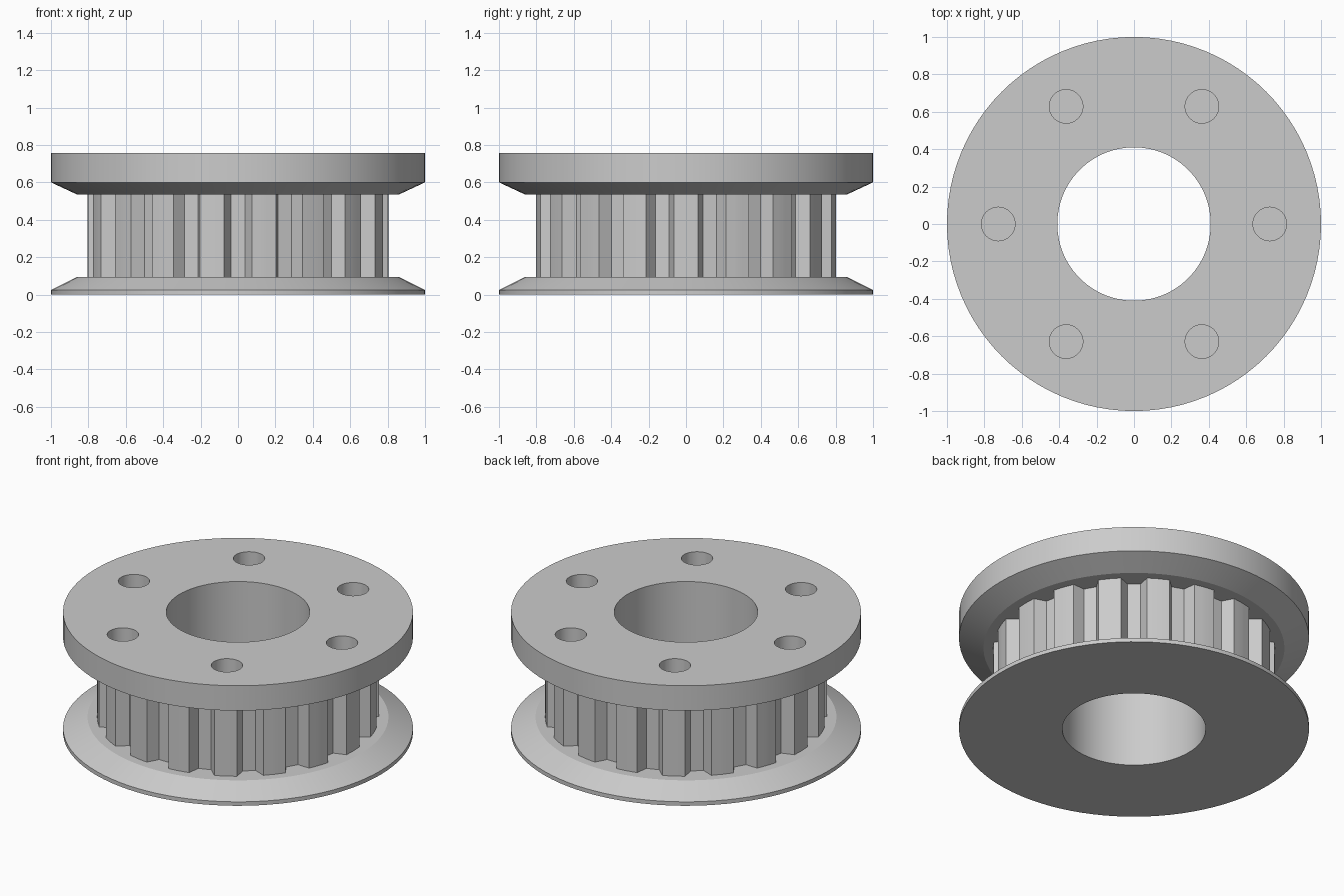
import bpy, bmesh
from math import sin, cos, radians, tau

default = bpy.data.objects.get("Cube")
if default:
    bpy.data.objects.remove(default, do_unlink=True)

TEETH = 18
HOLES = 6
SEGMENTS = 96

steel = bpy.data.materials.new("grey_metal")
steel.use_nodes = True
grey = (0.6, 0.6, 0.6, 1)
steel.diffuse_color = grey
steel.node_tree.nodes["Principled BSDF"].inputs["Base Color"].default_value = grey


def finish(name, bm):
    bmesh.ops.recalc_face_normals(bm, faces=bm.faces)
    mesh = bpy.data.meshes.new(name)
    bm.to_mesh(mesh)
    bm.free()
    mesh.materials.append(steel)
    obj = bpy.data.objects.new(name, mesh)
    bpy.context.collection.objects.link(obj)
    return obj


def lathe(name, profile):
    """Turn a closed (radius, height) outline around the z axis."""
    bm = bmesh.new()
    rings = []
    for i in range(SEGMENTS):
        a = tau * i / SEGMENTS
        rings.append([bm.verts.new((r * cos(a), r * sin(a), z)) for r, z in profile])
    for i, ring in enumerate(rings):
        following = rings[(i + 1) % SEGMENTS]
        for j in range(len(profile)):
            k = (j + 1) % len(profile)
            bm.faces.new((ring[j], following[j], following[k], ring[k]))
    return finish(name, bm)


def toothed_ring(name, inner, bottom, top):
    """Ring with straight-sided teeth around its outside."""
    tooth = [(-7.05, 0.733), (-4.65, 0.805), (0, 0.805), (4.65, 0.805), (7.05, 0.733)]
    bm = bmesh.new()
    columns = []
    for t in range(TEETH):
        for offset, r in tooth:
            a = radians(360 * t / TEETH + offset)
            columns.append([bm.verts.new((q * cos(a), q * sin(a), z))
                            for q, z in ((inner, bottom), (r, bottom), (r, top), (inner, top))])
    for i, col in enumerate(columns):
        following = columns[(i + 1) % len(columns)]
        for j in range(4):
            k = (j + 1) % 4
            bm.faces.new((col[j], following[j], following[k], col[k]))
    return finish(name, bm)


def apply_boolean(target, other, operation):
    mod = target.modifiers.new(operation.title(), "BOOLEAN")
    mod.operation = operation
    mod.solver = "EXACT"
    mod.object = other
    other.hide_render = True
    bpy.ops.object.select_all(action="DESELECT")
    bpy.context.view_layer.objects.active = target
    target.select_set(True)
    bpy.ops.object.modifier_apply(modifier=mod.name)
    bpy.data.objects.remove(other, do_unlink=True)


# Spool: bottom flange, core, thick top flange and central bore
pulley = lathe("toothed_pulley", [
    (0.41, 0), (1, 0), (1, 0.025), (0.86, 0.095), (0.6, 0.095),
    (0.6, 0.535), (0.86, 0.535), (1, 0.6), (1, 0.757), (0.41, 0.757)])

# Toothed belt track, sunk slightly into both flanges
apply_boolean(pulley, toothed_ring("belt_teeth", 0.55, 0.06, 0.57), "UNION")

# Blind bolt holes in the top flange
bm = bmesh.new()
for i in range(HOLES):
    a = tau * i / HOLES
    made = bmesh.ops.create_cone(bm, cap_ends=True, segments=32,
                                 radius1=0.09, radius2=0.09, depth=0.4)
    bmesh.ops.translate(bm, verts=made["verts"],
                        vec=(0.726 * cos(a), 0.726 * sin(a), 0.8))
apply_boolean(pulley, finish("bolt_hole_cutter", bm), "DIFFERENCE")

# Smooth round walls, crisp edges
bpy.ops.object.shade_smooth_by_angle(angle=radians(20))
